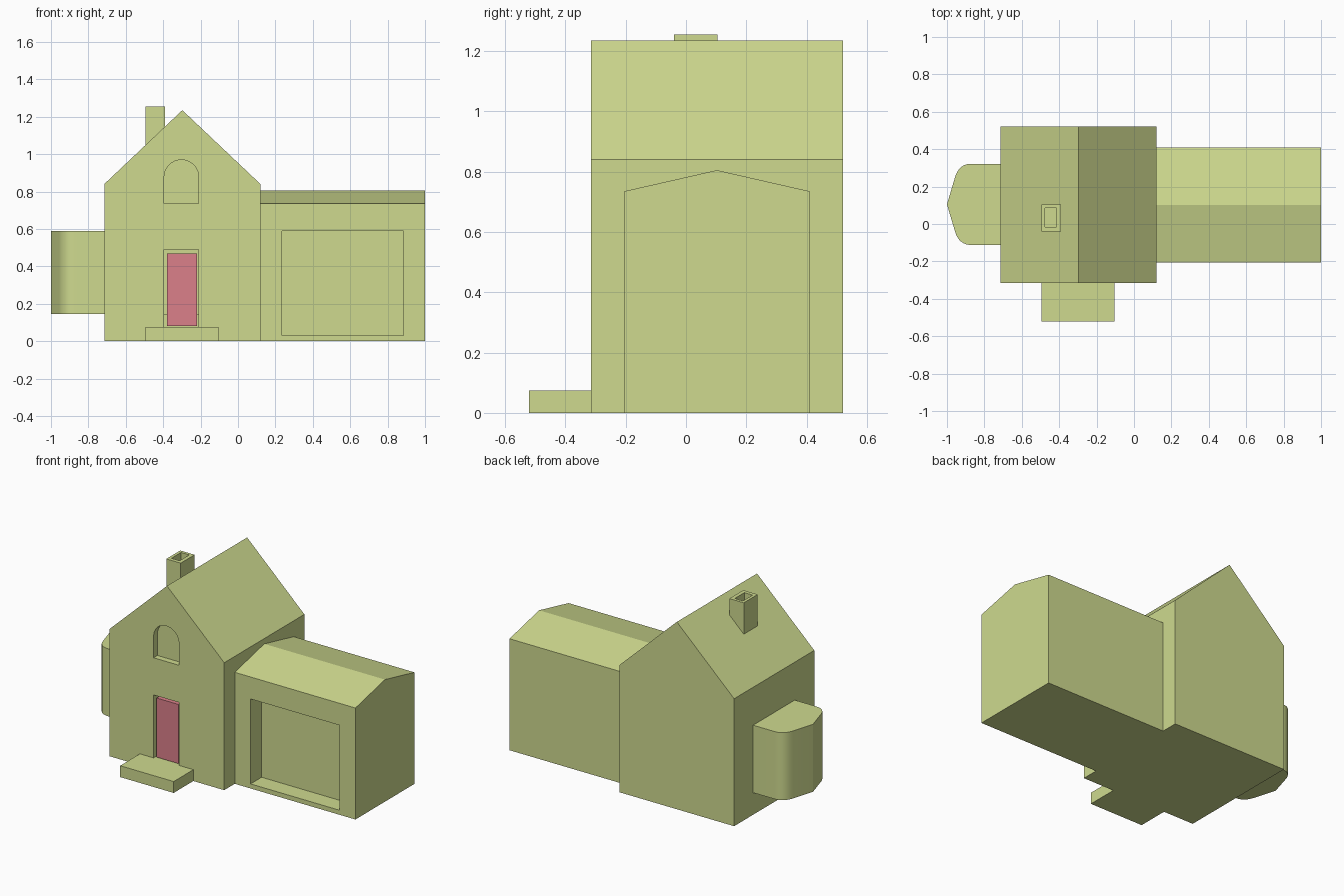
import bpy
import bmesh
from math import pi, sin, cos, radians
from mathutils import Vector

if "Cube" in bpy.data.objects:
    bpy.data.objects.remove(bpy.data.objects["Cube"])


def material(name, rgb):
    mat = bpy.data.materials.new(name)
    mat.use_nodes = True
    mat.diffuse_color = (*rgb, 1)
    mat.node_tree.nodes["Principled BSDF"].inputs["Base Color"].default_value = (*rgb, 1)
    return mat


wall_green = material("pale_olive_green", (0.62, 0.70, 0.274))
door_pink = material("dusty_pink", (0.71, 0.216, 0.254))


def prism(name, outline, axis, start, end, mat=wall_green):
    """Extrude a 2D outline along an axis; the outline uses the other two axes in order."""
    def place(p, d):
        co = list(p)
        co.insert("xyz".index(axis), d)
        return co
    bm = bmesh.new()
    face = bm.faces.new([bm.verts.new(place(p, start)) for p in outline])
    ext = bmesh.ops.extrude_face_region(bm, geom=[face])
    shift = Vector(place((0, 0), end - start))
    verts = [g for g in ext["geom"] if isinstance(g, bmesh.types.BMVert)]
    bmesh.ops.translate(bm, verts=verts, vec=shift)
    bmesh.ops.recalc_face_normals(bm, faces=bm.faces)
    mesh = bpy.data.meshes.new(name)
    bm.to_mesh(mesh)
    bm.free()
    mesh.materials.append(mat)
    obj = bpy.data.objects.new(name, mesh)
    bpy.context.collection.objects.link(obj)
    return obj


def box(name, x, y, z, mat=wall_green):
    corners = [(x[0], y[0]), (x[1], y[0]), (x[1], y[1]), (x[0], y[1])]
    return prism(name, corners, "z", *z, mat)


def select(obj):
    bpy.ops.object.select_all(action="DESELECT")
    obj.select_set(True)
    bpy.context.view_layer.objects.active = obj


def cut(obj, cutter):
    """Carve the cutter out of the object, then discard the cutter."""
    cutter.hide_render = True
    mod = obj.modifiers.new("recess", "BOOLEAN")
    mod.operation = "DIFFERENCE"
    mod.solver = "EXACT"
    mod.object = cutter
    select(obj)
    bpy.ops.object.modifier_apply(modifier=mod.name)
    bpy.data.objects.remove(cutter)


def gable(low, high, eaves, ridge):
    return [(low, 0), (high, 0), (high, eaves), ((low + high) / 2, ridge), (low, eaves)]


# Main house with steep gable facing the front
FRONT = -0.315
house = prism("main_house", gable(-0.715, 0.12, 0.84, 1.235), "y", FRONT, 0.52)

# Arched upper window recess
radius, centre_x, spring = 0.0925, -0.3025, 0.877
arch = [(centre_x - radius, 0.735), (centre_x + radius, 0.735)]
arch += [(centre_x + radius * cos(pi * i / 16), spring + radius * sin(pi * i / 16))
         for i in range(17)]
cut(house, prism("window_cutter", arch, "y", -0.4, FRONT + 0.04))

# Door recess, deeper above a low threshold
jambs = (-0.395, -0.21)
cut(house, box("threshold_cutter", jambs, (-0.4, FRONT + 0.03), (0.075, 0.2)))
cut(house, box("doorway_cutter", jambs, (-0.4, FRONT + 0.05), (0.145, 0.49)))

# Door and doorstep
box("front_door", (-0.38, -0.22), (FRONT + 0.01, FRONT + 0.05), (0.08, 0.47), door_pink)
box("doorstep", (-0.495, -0.105), (-0.52, FRONT), (0, 0.075))

# Garage wing with shallow roof and recessed doorway
garage = prism("garage", gable(-0.205, 0.41, 0.735, 0.805), "x", 0.12, 1.0)
cut(garage, box("garage_door_cutter", (0.235, 0.885), (-0.3, -0.09), (0.03, 0.59)))

# Hollow chimney
chimney = box("chimney", (-0.495, -0.39), (-0.04, 0.105), (0.98, 1.255))
cut(chimney, box("flue_cutter", (-0.475, -0.415), (-0.015, 0.085), (1.15, 1.3)))

# Bay with rounded shoulders and a pointed nose
MIDDLE = 0.105
p0, p1, p2 = Vector((-0.87, -0.112)), Vector((-0.936, -0.112)), Vector((-0.957, -0.04))
half = [Vector((-0.715, -0.112))]
for i in range(9):
    t = i / 8
    half.append(p0 * (1 - t) ** 2 + p1 * 2 * t * (1 - t) + p2 * t * t)
mirrored = [Vector((p.x, 2 * MIDDLE - p.y)) for p in reversed(half)]
bay = prism("bay", half + [Vector((-1.0, MIDDLE))] + mirrored, "z", 0.145, 0.59)
select(bay)
bpy.ops.object.shade_smooth_by_angle(angle=radians(25))
